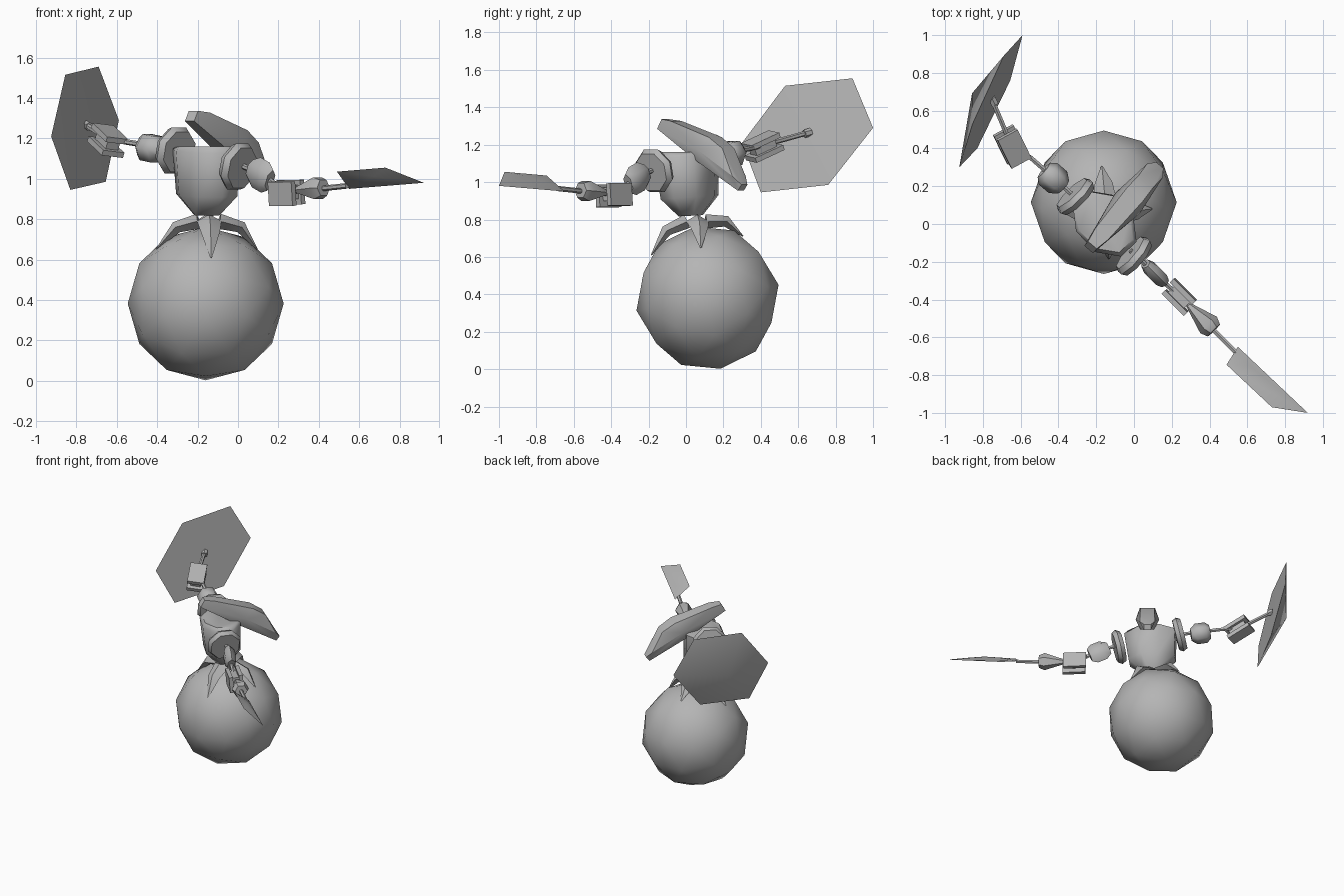
import bpy, bmesh, math
from mathutils import Vector as V, Matrix

if "Cube" in bpy.data.objects:
    bpy.data.objects.remove(bpy.data.objects["Cube"], do_unlink=True)

grey = bpy.data.materials.new("plain grey")
grey.use_nodes = True
grey.diffuse_color = (0.46, 0.46, 0.46, 1)
grey.node_tree.nodes["Principled BSDF"].inputs["Base Color"].default_value = grey.diffuse_color


def finish(name, bm, angle=40):
    bmesh.ops.recalc_face_normals(bm, faces=bm.faces)
    mesh = bpy.data.meshes.new(name)
    bm.to_mesh(mesh)
    bm.free()
    mesh.materials.append(grey)
    ob = bpy.data.objects.new(name, mesh)
    bpy.context.collection.objects.link(ob)
    bpy.ops.object.select_all(action='DESELECT')
    ob.select_set(True)
    bpy.context.view_layer.objects.active = ob
    bpy.ops.object.shade_smooth_by_angle(angle=math.radians(angle))


def loft(name, path, radii, sides=6, side=(0, 0, 1), squash=1.0, phase=0.0):
    """Skin polygon rings along a path; squash scales them across 'side'."""
    bm = bmesh.new()
    path = [V(p) for p in path]
    rings = []
    for i, (p, r) in enumerate(zip(path, radii)):
        tangent = (path[min(i + 1, len(path) - 1)] - path[max(i - 1, 0)]).normalized()
        u = V(side)
        u = (u - tangent * u.dot(tangent)).normalized()
        w = tangent.cross(u)
        angles = [2 * math.pi * (k + phase) / sides for k in range(sides)]
        rings.append([bm.verts.new(p + u * r * math.cos(a) + w * r * squash * math.sin(a))
                      for a in angles])
    for a, b in zip(rings, rings[1:]):
        for k in range(sides):
            j = (k + 1) % sides
            bm.faces.new((a[k], a[j], b[j], b[k]))
    bm.faces.new(rings[0])
    bm.faces.new(rings[-1])
    finish(name, bm, 50)


def along(centre, axis, offsets):
    axis = V(axis).normalized()
    return [V(centre) + axis * t for t in offsets]


def hull(name, points, angle=50):
    bm = bmesh.new()
    for p in points:
        bm.verts.new(p)
    bmesh.ops.convex_hull(bm, input=bm.verts)
    finish(name, bm, angle)


def plate(name, centre, along_dir, normal, length, width, thick):
    n = V(normal).normalized()
    a = V(along_dir)
    a = (a - n * a.dot(n)).normalized()
    b = n.cross(a)
    hull(name, [V(centre) + a * i * length / 2 + b * j * width / 2 + n * k * thick / 2
                for i in (-1, 1) for j in (-1, 1) for k in (-1, 1)])


# Ball base
bm = bmesh.new()
bmesh.ops.create_icosphere(bm, subdivisions=2, radius=0.386, matrix=Matrix.Translation(
    (-0.16, 0.115, 0.382)) @ Matrix.Rotation(0.18, 4, 'X') @ Matrix.Rotation(math.radians(58.3), 4, 'Y'))
finish("ball_base", bm)

# Clawed collar gripping the ball
hub = V((-0.145, 0.055, 0))
loft("collar_hub", [hub + V((0, 0, z)) for z in (0.75, 0.79, 0.83)], (0.11, 0.115, 0.085), 8)
for name, d, drop, reach in (("left", (1, 0.1, 0), 0.65, 0.24), ("right", (-1, 0.1, 0), 0.65, 0.26),
                             ("front", (0.05, -1, 0), 0.61, 0.24), ("back", (-0.1, 1, 0), 0.71, 0.25)):
    d = V(d)
    loft(name + "_claw", [hub + d * 0.05 + V((0, 0, 0.79)),
                          hub + d * 0.16 + V((0, 0, drop * 0.5 + 0.435)),
                          hub + d * reach + V((0, 0, drop))],
         (0.038, 0.03, 0.003), 4, squash=1.6)

# Torso
arm = V((0.31, -0.32, -0.08)).normalized()
loft("torso", [(-0.155, 0.025, 0.82), (-0.155, 0.02, 0.92), (-0.155, 0.0, 1.14), (-0.155, 0, 1.16)],
     (0.075, 0.18, 0.2, 0.175), 8, side=arm, squash=0.74, phase=0.5)

# Head: narrow underside, wide domed ridge, symmetric across its length
head_start = V((-0.24, -0.135, 1.285))
fwd = V((0.37, 0.44, -0.34)).normalized()
across = fwd.cross(V((0, 0, 1))).normalized()
up = across.cross(fwd)
head = ((0, .03, 0), (0, .03, .06), (.07, .045, .09), (.33, .085, .07), (.35, .055, .155),
        (.46, .05, .15), (.33, .05, 0), (.6, .055, .06), (.655, .025, .04), (.65, .025, 0))
hull("head", [head_start + fwd * t + across * s * m + up * h for t, s, h in head for m in (-1, 1)], 35)

# Shoulder discs
for name, c, a in (("left_shoulder", (0.0, -0.17, 1.06), (0.31, -0.26, -0.1)),
                   ("right_shoulder", (-0.31, 0.145, 1.14), (-0.31, 0.32, 0.1))):
    loft(name, along(c, a, (-0.03, 0, 0.03)), (0.11, 0.127, 0.11), 8, phase=0.5)

# Left arm, holding the blade
rod = 0.014
loft("left_arm_rod", [(-0.02, -0.14, 1.08), (0.105, -0.255, 1.03), (0.24, -0.385, 0.935),
                      (0.4, -0.54, 0.95), (0.54, -0.68, 0.965)], [rod] * 5)
loft("left_upper_arm", along((0.11, -0.26, 1.02), (0.14, -0.14, -0.08), (-0.075, -0.03, 0.04, 0.075)),
     (0.05, 0.08, 0.08, 0.055), 6, squash=0.55)
for s in (-1, 1):
    plate("left_forearm_plate", V((0.24, -0.385, 0.93)) + V((0.022, 0.03, 0.004)) * s,
          (0.14, -0.15, 0), (0.7, 0.7, 0.08), 0.165, 0.12, 0.028)
plate("left_forearm_core", (0.24, -0.385, 0.935), (0.14, -0.15, 0), (0.7, 0.7, 0), 0.12, 0.07, 0.06)
loft("left_hand", along((0.36, -0.5, 0.95), (0.12, -0.12, 0.01), (-0.1, 0.05, 0.09)),
     (0.015, 0.062, 0.045), 6, phase=0.5)

# Blade: thin four-cornered plate with a low central ridge
corners = [V(p) for p in ((0.55, -0.65, 0.95), (0.49, -0.745, 1.035),
                          (0.73, -0.97, 1.055), (0.92, -1.0, 0.98))]
flat = (corners[2] - corners[0]).cross(corners[3] - corners[1]).normalized()
hull("blade", corners + [corners[0].lerp(corners[2], t) + flat * 0.015 * s
                         for t in (0.35, 0.7) for s in (-1, 1)])

# Right arm, holding the shield
loft("right_arm_rod", [(-0.3, 0.13, 1.14), (-0.42, 0.24, 1.16), (-0.54, 0.345, 1.18),
                       (-0.65, 0.42, 1.2), (-0.75, 0.655, 1.265)], [rod] * 5)
loft("right_upper_arm", along((-0.425, 0.24, 1.15), (-0.14, 0.12, 0.03), (-0.07, -0.03, 0.04, 0.07)),
     (0.045, 0.075, 0.075, 0.05), 6, phase=0.5)
tilt = V((0.3, -0.32, 1)).normalized()
for s in (-1, 1):
    plate("right_forearm_plate", V((-0.645, 0.41, 1.19)) + tilt * 0.036 * s,
          (-0.1, 0.2, 0.08), tilt, 0.18, 0.12, 0.028)
plate("right_forearm_core", (-0.645, 0.41, 1.19), (-0.1, 0.2, 0.08), tilt, 0.13, 0.07, 0.06)
loft("right_grip", along((-0.745, 0.65, 1.263), (-0.1, 0.2, 0.06), (-0.02, 0.02)), (0.022, 0.022), 6)

# Shield: flat hexagon rising to a low point on the side away from the arm
rim = [V(p) for p in ((-0.69, 0.89, 1.555), (-0.855, 0.53, 1.515), (-0.925, 0.30, 1.21),
                      (-0.83, 0.40, 0.945), (-0.655, 0.76, 0.985), (-0.59, 1.0, 1.29))]
centre = sum(rim, V()) / len(rim)
hull("shield", rim + [centre + V((-0.1, 0.045, -0.015))])
